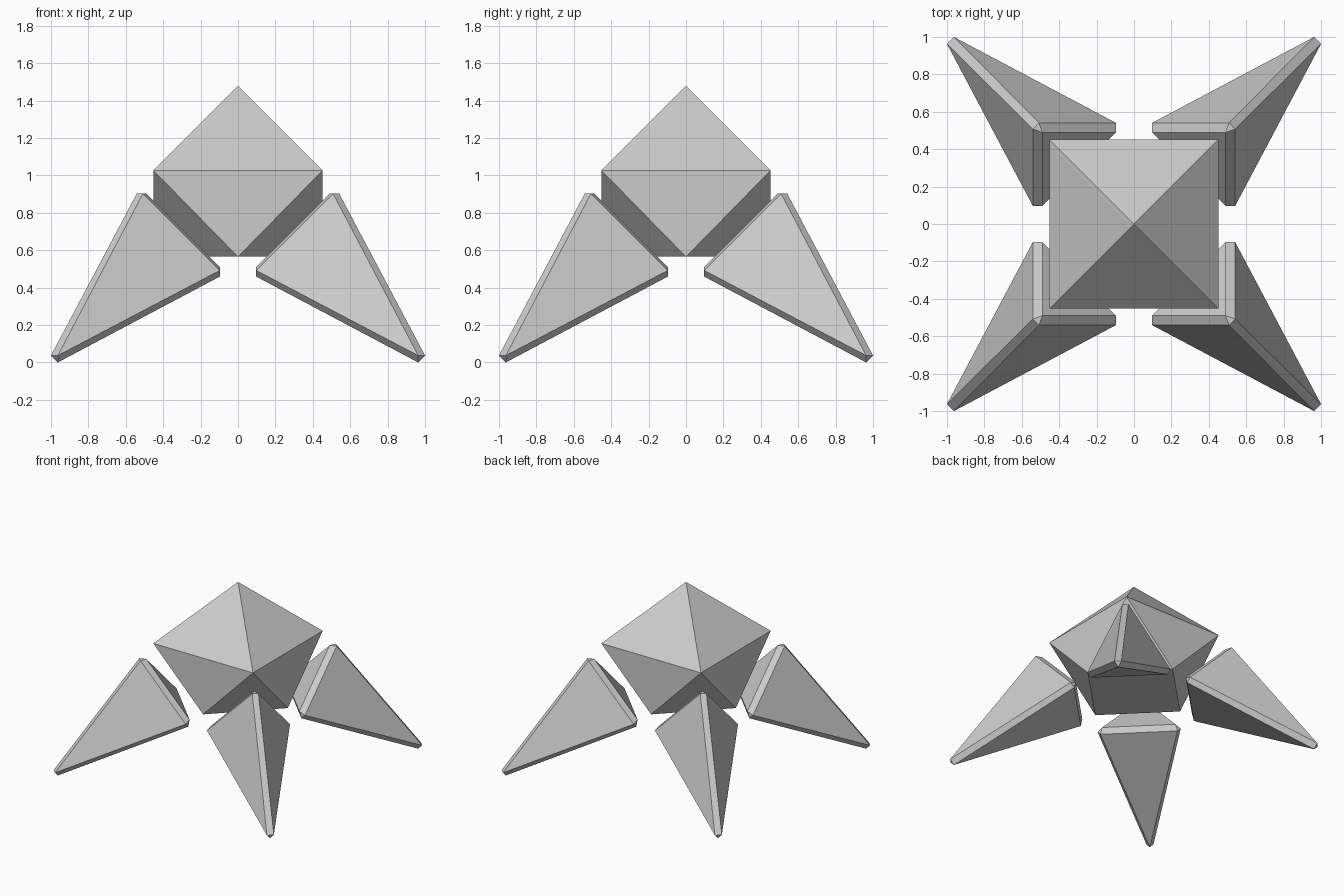
import bpy, bmesh, math

if "Cube" in bpy.data.objects:
    bpy.data.objects.remove(bpy.data.objects["Cube"])


def hull_object(name, points):
    """Flat-faced convex solid through the given points."""
    bm = bmesh.new()
    for p in points:
        bm.verts.new(p)
    bmesh.ops.convex_hull(bm, input=bm.verts[:])
    bmesh.ops.dissolve_limit(bm, angle_limit=math.radians(1),
                             verts=bm.verts[:], edges=bm.edges[:])
    bmesh.ops.recalc_face_normals(bm, faces=bm.faces[:])
    mesh = bpy.data.meshes.new(name)
    bm.to_mesh(mesh)
    bm.free()
    obj = bpy.data.objects.new(name, mesh)
    bpy.context.collection.objects.link(obj)
    return obj


def rotations(a, b, c):
    return [(a, b, c), (b, c, a), (c, a, b)]


# Body: pyramid roof over a square that twists down to a diamond base
H, MID, BASE, TOP = 0.453, 1.027, 0.565, 1.48
body = [(0, 0, TOP)]
body += [(sx * H, sy * H, MID) for sx in (-1, 1) for sy in (-1, 1)]
body += [(H, 0, BASE), (-H, 0, BASE), (0, H, BASE), (0, -H, BASE)]
hull_object("body", body)

# Legs: chamfered spikes, three-fold symmetric about their diagonal axis
# (third coordinate is measured downward from z = 1)
spike = (rotations(0.963, 0.963, 1.0)        # foot tip
         + rotations(0.097, 0.508, 0.541)    # outer faces
         + rotations(0.097, 0.541, 0.508)
         + rotations(0.097, 0.49, 0.49))     # inner face
for sx, side in ((-1, "left"), (1, "right")):
    for sy, end in ((-1, "front"), (1, "back")):
        hull_object(f"{end}_{side}_leg",
                    [(sx * x, sy * y, 1 - s) for x, y, s in spike])
